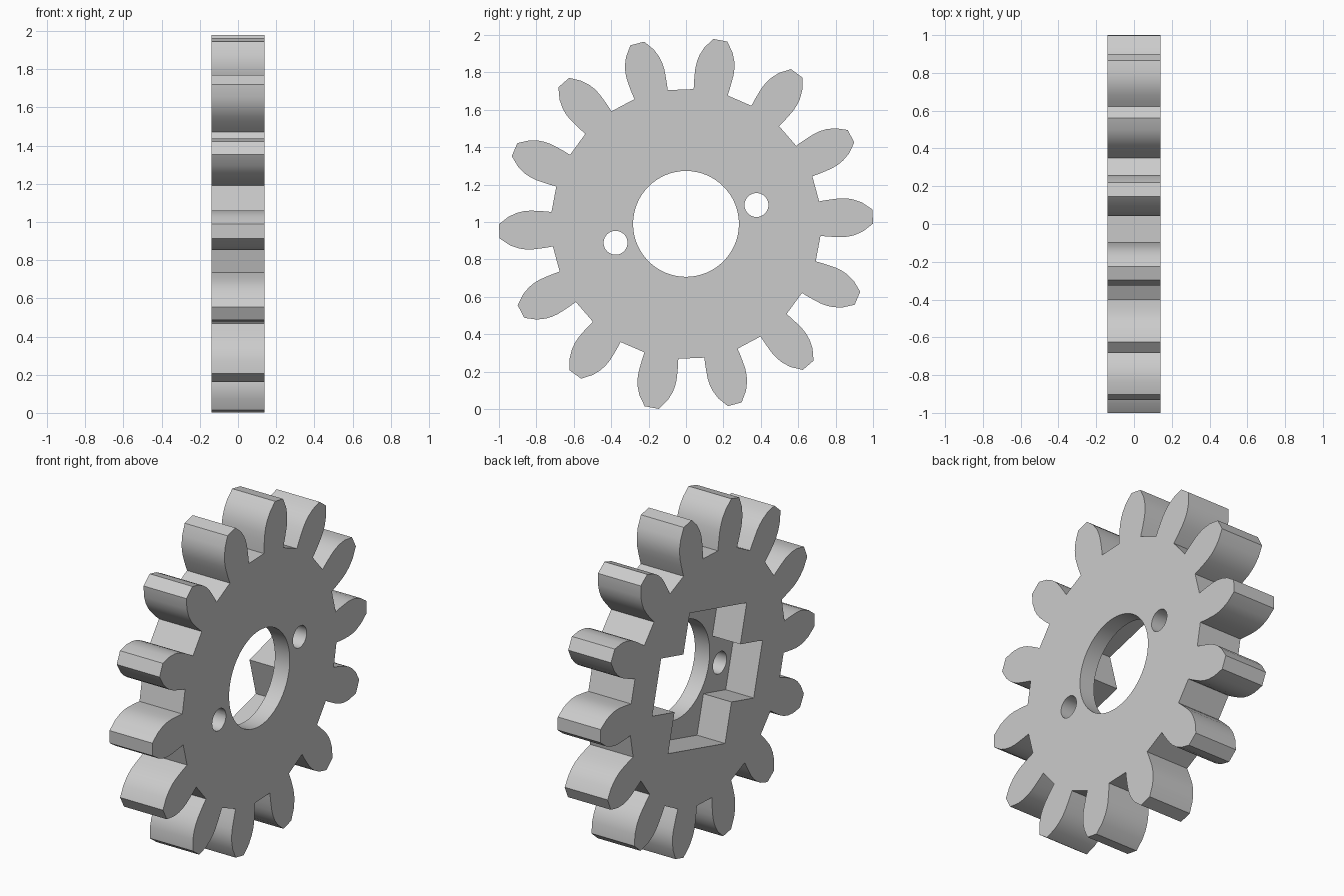
import bpy, bmesh, math
from mathutils import Matrix

cube = bpy.data.objects.get("Cube")
if cube:
    bpy.data.objects.remove(cube, do_unlink=True)

CENTRE_Z = 0.99
HALF_THICK = 0.14
TEETH = 14
TOOTH_TILT = math.radians(2.27)
BORE_TILT = math.radians(15)

grey = bpy.data.materials.new("plain_grey")
grey.use_nodes = True
grey.diffuse_color = (0.6, 0.6, 0.6, 1)
grey.node_tree.nodes["Principled BSDF"].inputs["Base Color"].default_value = (0.6, 0.6, 0.6, 1)


def turn(u, v, angle):
    c, s = math.cos(angle), math.sin(angle)
    return u * c - v * s, u * s + v * c


def prism(name, outline, x0, x1):
    """Extrude a closed (y, z) outline, relative to the gear axis, along x."""
    bm = bmesh.new()
    face = bm.faces.new([bm.verts.new((x0, y, z + CENTRE_Z)) for y, z in outline])
    out = bmesh.ops.extrude_face_region(bm, geom=[face])
    moved = [g for g in out["geom"] if isinstance(g, bmesh.types.BMVert)]
    bmesh.ops.translate(bm, verts=moved, vec=(x1 - x0, 0, 0))
    bmesh.ops.recalc_face_normals(bm, faces=bm.faces)
    mesh = bpy.data.meshes.new(name)
    bm.to_mesh(mesh)
    bm.free()
    mesh.materials.append(grey)
    obj = bpy.data.objects.new(name, mesh)
    bpy.context.collection.objects.link(obj)
    return obj


def circle(radius, cy=0, cz=0, sides=64):
    return [(cy + radius * math.cos(math.tau * i / sides),
             cz + radius * math.sin(math.tau * i / sides)) for i in range(sides)]


# Toothed outline: one flank (distance from axis, half width), mirrored and repeated
flank = [(0.716, 0.092), (0.75, 0.097), (0.79, 0.101), (0.83, 0.104), (0.865, 0.102),
         (0.90, 0.095), (0.945, 0.077), (0.999, 0.038)]
tooth = [(r, -w) for r, w in flank] + [(r, w) for r, w in reversed(flank)]
outline = [turn(r, w, TOOTH_TILT + math.tau * i / TEETH)
           for i in range(TEETH) for r, w in tooth]
gear = prism("gear_wheel", outline, -HALF_THICK, HALF_THICK)

# Cross-shaped pocket, sunk into the -x face
wide, tall, arm_u, arm_v = 0.49, 0.39, 0.275, 0.16
quarter = [(wide, arm_v), (arm_u, arm_v), (arm_u, tall)]
cross = (quarter + [(-u, v) for u, v in reversed(quarter)]
         + [(-u, -v) for u, v in quarter] + [(u, -v) for u, v in reversed(quarter)])
cutters = [prism("pocket_cutter", [turn(u, v, BORE_TILT) for u, v in cross], -0.3, 0.043)]

# Central bore and two pin holes
cutters.append(prism("bore_cutter", circle(0.283), -0.3, 0.3))
for side in (-1, 1):
    cutters.append(prism("pin_cutter", circle(0.064, *turn(0.39 * side, 0, BORE_TILT), 32), -0.3, 0.3))

for cutter in cutters:
    cutter.hide_render = True
    mod = gear.modifiers.new(cutter.name, "BOOLEAN")
    mod.operation = "DIFFERENCE"
    mod.solver = "EXACT"
    mod.object = cutter

# Bake the cuts, then discard the cutters
bpy.context.view_layer.update()
graph = bpy.context.evaluated_depsgraph_get()
baked = bpy.data.meshes.new_from_object(gear.evaluated_get(graph))
gear.modifiers.clear()
gear.data = baked
for cutter in cutters:
    bpy.data.objects.remove(cutter, do_unlink=True)

# Smooth flanks and bores, crisp edges
bpy.ops.object.select_all(action="DESELECT")
gear.select_set(True)
bpy.context.view_layer.objects.active = gear
bpy.ops.object.shade_smooth_by_angle(angle=math.radians(25))
